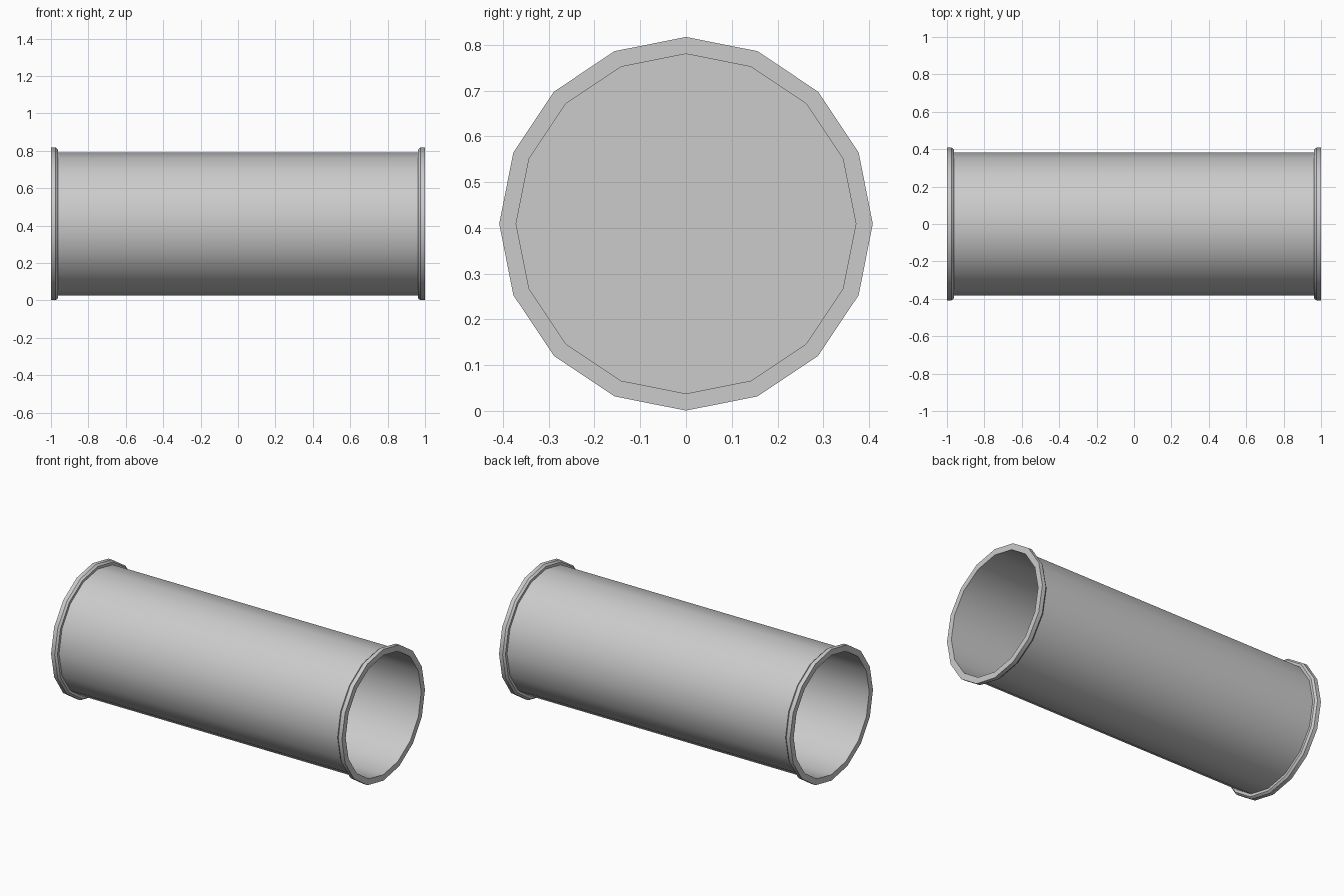
import bpy, bmesh, math

if "Cube" in bpy.data.objects:
    bpy.data.objects.remove(bpy.data.objects["Cube"])

SIDES, CZ = 16, 0.409


def finish(bm, name):
    bmesh.ops.recalc_face_normals(bm, faces=bm.faces)
    me = bpy.data.meshes.new(name)
    bm.to_mesh(me)
    bm.free()
    ob = bpy.data.objects.new(name, me)
    bpy.context.collection.objects.link(ob)
    bpy.ops.object.select_all(action='DESELECT')
    ob.select_set(True)
    bpy.context.view_layer.objects.active = ob
    bpy.ops.object.shade_smooth_by_angle(angle=math.radians(30))
    return ob


def ring(bm, x, r):
    return [bm.verts.new((x, r * math.cos(a), CZ + r * math.sin(a)))
            for a in (2 * math.pi * i / SIDES for i in range(SIDES))]


# Pipe with flanged rims: closed (x, radius) profile revolved about x
half = [(0.963, 0.382), (0.963, 0.398), (0.975, 0.408), (1.0, 0.408), (1.0, 0.371)]
profile = half + [(-x, r) for x, r in reversed(half)]
bm = bmesh.new()
rings = [ring(bm, x, r) for x, r in profile]
for a, b in zip(rings, rings[1:] + rings[:1]):
    for i in range(SIDES):
        j = (i + 1) % SIDES
        bm.faces.new((a[i], a[j], b[j], b[i]))
finish(bm, "flanged_pipe")

# Thin partition deep inside that blocks the bore
bm = bmesh.new()
bmesh.ops.create_cone(bm, cap_ends=True, segments=SIDES, radius1=0.371, radius2=0.371, depth=0.01)
part = finish(bm, "inner_partition")
part.rotation_euler = (0, math.pi / 2, 0)
part.location = (0, 0, CZ)
